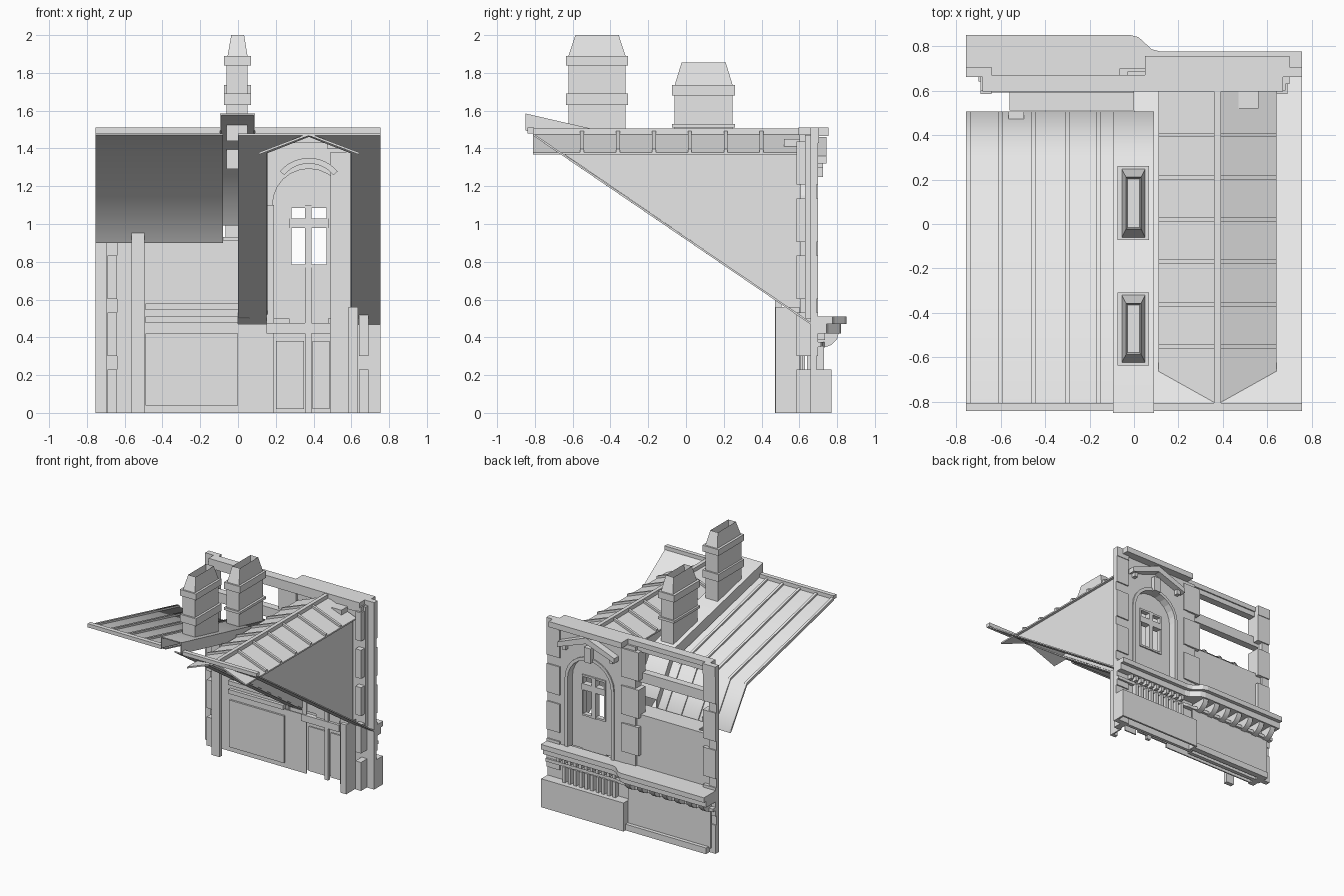
import bpy, bmesh, math

old = bpy.data.objects.get("Cube")
if old:
    bpy.data.objects.remove(old, do_unlink=True)

stone = bpy.data.materials.new("light_grey_stone")
stone.use_nodes = True
stone.diffuse_color = (0.8, 0.8, 0.8, 1)
stone.node_tree.nodes["Principled BSDF"].inputs["Base Color"].default_value = (0.8, 0.8, 0.8, 1)


def solid(name, outline, offset, smooth=False):
    """Closed prism: a planar outline swept along an offset."""
    bm = bmesh.new()
    face = bm.faces.new([bm.verts.new(p) for p in outline])
    swept = bmesh.ops.extrude_face_region(bm, geom=[face])["geom"]
    moved = [v for v in swept if isinstance(v, bmesh.types.BMVert)]
    bmesh.ops.translate(bm, vec=offset, verts=moved)
    bmesh.ops.recalc_face_normals(bm, faces=bm.faces)
    mesh = bpy.data.meshes.new(name)
    bm.to_mesh(mesh)
    bm.free()
    mesh.materials.append(stone)
    obj = bpy.data.objects.new(name, mesh)
    bpy.context.collection.objects.link(obj)
    if smooth:
        bpy.ops.object.select_all(action="DESELECT")
        obj.select_set(True)
        bpy.context.view_layer.objects.active = obj
        bpy.ops.object.shade_smooth_by_angle(angle=math.radians(48))
    return obj


def box(name, x0, x1, y0, y1, z0, z1):
    return solid(name, [(x0, y0, z0), (x1, y0, z0), (x1, y1, z0), (x0, y1, z0)], (0, 0, z1 - z0))


def along_x(name, x0, x1, profile, smooth=False):
    return solid(name, [(x0, y, z) for y, z in profile], (x1 - x0, 0, 0), smooth)


def along_y(name, y0, y1, profile):
    return solid(name, [(x, y0, z) for x, z in profile], (0, y1 - y0, 0))


def strip(name, x0, x1, path, thick, lift=0.0):
    """Bent roof strip following a (y, z) path."""
    top = [(y, z + lift) for y, z in path]
    under = [(y, z + lift - thick) for y, z in reversed(path)]
    return along_x(name, x0, x1, top + under, True)


def sheet(name, outline, height, thick, lift=0.0):
    """Flat sloped sheet given its plan outline and a height rule."""
    return solid(name, [(x, y, height(x, y) + lift) for x, y in outline], (0, 0, -thick))


def arc(radius, cz, start=0, end=180, steps=12):
    turn = [math.radians(start + (end - start) * i / steps) for i in range(steps + 1)]
    return [(MID + radius * math.cos(t), cz + radius * math.sin(t)) for t in turn]


MID = 0.375          # dormer centre line
END = 0.755          # half width

# Left roof: shallow slope breaking into a steep skirt, with standing seams
curve = [(-0.81, 1.48), (0.3, 1.215), (0.505, 0.91)]
strip("left_roof", -END, -0.08, curve, 0.01)
for x in (-0.745, -0.6, -0.45, -0.3, -0.16):
    strip("left_roof_seam", x - 0.01, x + 0.01, curve, 0.02, 0.015)

# Thin hollow coping carrying the chimneys
cope = [(-0.85, 1.585), (0.3, 1.32), (0.505, 1.0)]
strip("party_coping", -0.095, 0.09, cope, 0.008)
for x in (-0.095, 0.082):
    strip("coping_skirt", x, x + 0.008, cope, 0.09)


# Main right roof plane, notched for the dormer
def main_slope(x, y):
    return 1.48 - (y + 0.81) * 0.68


sheet("right_roof", [(0, 0.66), (0, -0.81), (END, -0.81), (END, 0.66), (0.6, 0.66), (0.6, -0.67),
                     (MID, -0.8), (0.15, -0.67), (0.15, 0.66)], main_slope, 0.012)
for x0, x1 in ((-END, -0.095), (0.09, END)):
    box("ridge_cap", x0, x1, -0.84, -0.805, 1.48, 1.51)


# Dormer roof with battens, running on beneath the main slope
def dormer_slope(x, y):
    return 1.48 - abs(x - MID) * 0.38


for side in (-1, 1):
    eave = MID + side * 0.265
    sheet("dormer_roof", [(MID, -0.81), (MID, 0.6), (eave, 0.6), (eave, -0.81)], dormer_slope, 0.012)
    for i in range(6):
        y = -0.55 + i * 0.19
        sheet("dormer_batten", [(MID, y - 0.01), (MID, y + 0.01), (eave, y + 0.01), (eave, y - 0.01)],
              dormer_slope, 0.025, 0.018)
    cheek = MID + side * 0.225
    along_x("dormer_cheek", cheek - 0.005, cheek + 0.005,
            [(-0.66, 1.38), (0.6, 1.38), (0.6, 0.52)])
box("dormer_ridge", MID - 0.015, MID + 0.015, -0.81, 0.6, 1.47, 1.505)
box("gable_stay", 0.47, 0.56, 0.52, 0.6, 1.4, 1.45)


# Chimneys: shaft, bands and a hollow tapering cap
def chimney(y0, y1, foot, shoulder, top, bands):
    box("chimney_shaft", -0.06, 0.05, y0, y1, foot, shoulder)
    for z0, z1 in bands:
        box("chimney_band", -0.075, 0.068, y0 - 0.013, y1 + 0.013, z0, z1)
    cap = box("chimney_cap", -0.055, 0.05, y0, y1, shoulder, top)
    bm = bmesh.new()
    bm.from_mesh(cap.data)
    mid = (y0 + y1) / 2
    for v in bm.verts:
        if v.co.z > top - 0.01:
            v.co.x *= 0.65
            v.co.y = mid + (v.co.y - mid) * 0.76
    lid = max(bm.faces, key=lambda f: f.calc_center_median().z)
    bmesh.ops.inset_region(bm, faces=[lid], thickness=0.01)
    bmesh.ops.translate(bm, vec=(0, 0, -0.08), verts=lid.verts)
    bm.to_mesh(cap.data)
    bm.free()


chimney(-0.622, -0.32, 1.44, 1.89, 2.0, ((1.63, 1.69), (1.84, 1.89)))
chimney(-0.06, 0.247, 1.29, 1.735, 1.855, ((1.51, 1.53), (1.68, 1.735)))

# Quoined pilasters: thin outer slabs with toothed blocks on the inner edge
for side in (-1, 1):
    outer, edge, tooth = side * END, side * 0.69, side * 0.64
    box("pilaster", min(outer, edge), max(outer, edge), 0.66, 0.69, 0, 1.47)
    for i in range(5):
        z0 = i * 0.302
        z1 = min(z0 + 0.23, 1.47)
        box("quoin_face", min(outer, tooth), max(outer, tooth), 0.67, 0.7, z0, z1)
        box("quoin_tooth", min(edge, tooth), max(edge, tooth), 0.585, 0.67, z0, z1)
    box("pilaster_cap", min(outer, tooth), max(outer, tooth), 0.66, 0.705, 1.43, 1.51)
box("middle_pilaster", -0.03, 0.06, 0.61, 0.685, 0.5, 1.47)
for i in range(2, 5):
    box("middle_quoin", -0.065, 0.09, 0.61, 0.7, i * 0.302, min(i * 0.302 + 0.23, 1.47))

# Left bay: low wall, inner panelling, open frame above
box("left_wall", -0.7, 0, 0.64, 0.67, 0, 0.93)
box("left_inner_wall", -0.64, 0, 0.6, 0.61, 0, 0.92)
box("left_sill", -0.56, 0, 0.51, 0.64, 0.91, 0.93)
box("left_inner_panel", -0.49, 0, 0.585, 0.6, 0.04, 0.42)
for z in (0.475, 0.545):
    box("inner_ledge", -0.49, 0, 0.575, 0.6, z, z + 0.035)
box("inner_post", -0.565, -0.495, 0.47, 0.505, 0, 0.96)
box("left_transom", -0.69, 0, 0.59, 0.65, 1.18, 1.26)
box("top_beam", -0.69, 0.68, 0.6, 0.66, 1.43, 1.475)
box("top_coping", -0.68, 0.67, 0.595, 0.67, 1.47, 1.51)
box("dormer_coping", 0.05, 0.7, 0.66, 0.755, 1.465, 1.51)

# Dormer front with arched recess
along_y("dormer_front", 0.63, 0.69,
        [(0.7, 0.5), (0.7, 1.47), (0.05, 1.47), (0.05, 0.5), (0.18, 0.5)]
        + arc(0.195, 1.06, 180, 0) + [(0.57, 0.5)])
along_y("arch_moulding", 0.685, 0.7,
        [(MID + 0.22, 0.51)] + arc(0.22, 1.06) + [(MID - 0.22, 0.51), (MID - 0.195, 0.51)]
        + arc(0.195, 1.06, 180, 0) + [(MID + 0.195, 0.51)])
box("keystone", MID - 0.03, MID + 0.03, 0.68, 0.725, 1.25, 1.37)
along_y("pediment", 0.68, 0.745, [(0.12, 1.32), (MID, 1.41), (0.63, 1.32), (0.63, 1.36), (MID, 1.46), (0.12, 1.36)])
for x in (0.15, 0.57):
    box("pediment_bracket", x, x + 0.03, 0.68, 0.725, 1.3, 1.34)
along_y("inner_arch", 0.58, 0.61, arc(0.2, 1.15, 40, 140) + arc(0.17, 1.15, 140, 40))

# Window: jambs, head, sill wall and glazing bars around the openings
box("window_jamb", 0.17, 0.27, 0.61, 0.635, 0.5, 1.1)
box("window_jamb", 0.48, 0.58, 0.61, 0.635, 0.5, 1.1)
box("window_sill_wall", 0.27, 0.48, 0.61, 0.635, 0.42, 0.77)
along_y("window_head", 0.61, 0.635, [(0.57, 1.1)] + arc(0.195, 1.1) + [(0.18, 1.1)])
box("window_transom", 0.27, 0.48, 0.6, 0.65, 0.98, 1.03)
box("window_mullion", 0.355, 0.39, 0.6, 0.65, 0.77, 1.1)
for x in (0.27, 0.468):
    box("window_stile", x, x + 0.012, 0.605, 0.645, 0.77, 1.1)
for z in (0.77, 1.085):
    box("window_rail", 0.27, 0.48, 0.605, 0.645, z, z + 0.015)

# Lower right bay: wall, inner door leaves and posts
box("right_lower_wall", 0, 0.7, 0.665, 0.69, 0, 0.5)
box("door_side_wall", 0, 0.15, 0.6, 0.61, 0, 0.47)
box("door_side_wall", 0.15, 0.19, 0.6, 0.61, 0, 1.1)
box("door_side_wall", 0.49, 0.6, 0.6, 0.61, 0, 1.38)
for x0, x1 in ((0.2, 0.35), (0.395, 0.485)):
    box("door_panel", x0, x1, 0.615, 0.63, 0.02, 0.38)
box("door_centre_post", 0.355, 0.39, 0.595, 0.62, 0, 0.77)
box("door_lintel", 0.15, 0.49, 0.59, 0.63, 0.42, 0.475)
box("dormer_post", 0.585, 0.635, 0.475, 0.505, 0, 0.56)
box("dormer_post_web", 0.625, 0.635, 0.505, 0.6, 0, 0.56)


# Cornice, deep on the left and easing back on the right
def cornice(name, deep, shallow, z0, z1):
    ease = [(-0.02, deep), (0.02, deep - 0.01), (0.05, (deep + shallow) / 2), (0.08, shallow + 0.01), (0.12, shallow)]
    outline = [(-END, 0.665), (-END, deep)] + ease + [(END, shallow), (END, 0.665)]
    return solid(name, [(x, y, z0) for x, y in outline], (0, 0, z1 - z0))


cornice("cornice_top", 0.85, 0.775, 0.47, 0.51)
cornice("cornice_lower", 0.82, 0.745, 0.42, 0.47)
cornice("cornice_bed", 0.735, 0.715, 0.35, 0.375)
for i in range(7):
    x = -0.72 + i * 0.11
    along_x("scroll_bracket", x, x + 0.045,
            [(0.67, 0.34), (0.73, 0.345), (0.77, 0.36), (0.8, 0.39), (0.81, 0.43), (0.67, 0.43)], True)
for i in range(11):
    x = 0.12 + i * 0.05
    box("dentil", x, x + 0.025, 0.68, 0.735, 0.385, 0.425)
    if i < 10:
        box("baluster", x, x + 0.025, 0.69, 0.73, 0.23, 0.355)

# Base panels, thin and open below
box("left_base_wall", -0.72, 0.02, 0.7, 0.715, 0.04, 0.36)
box("left_base_plinth", -0.7, 0.02, 0.7, 0.745, 0, 0.05)
box("right_base_panel", 0.02, END, 0.755, 0.77, 0, 0.23)
box("right_base_top", 0.02, END, 0.69, 0.77, 0.215, 0.23)
for x in (0.02, END - 0.015):
    box("right_base_end", x, x + 0.015, 0.69, 0.77, 0, 0.23)
